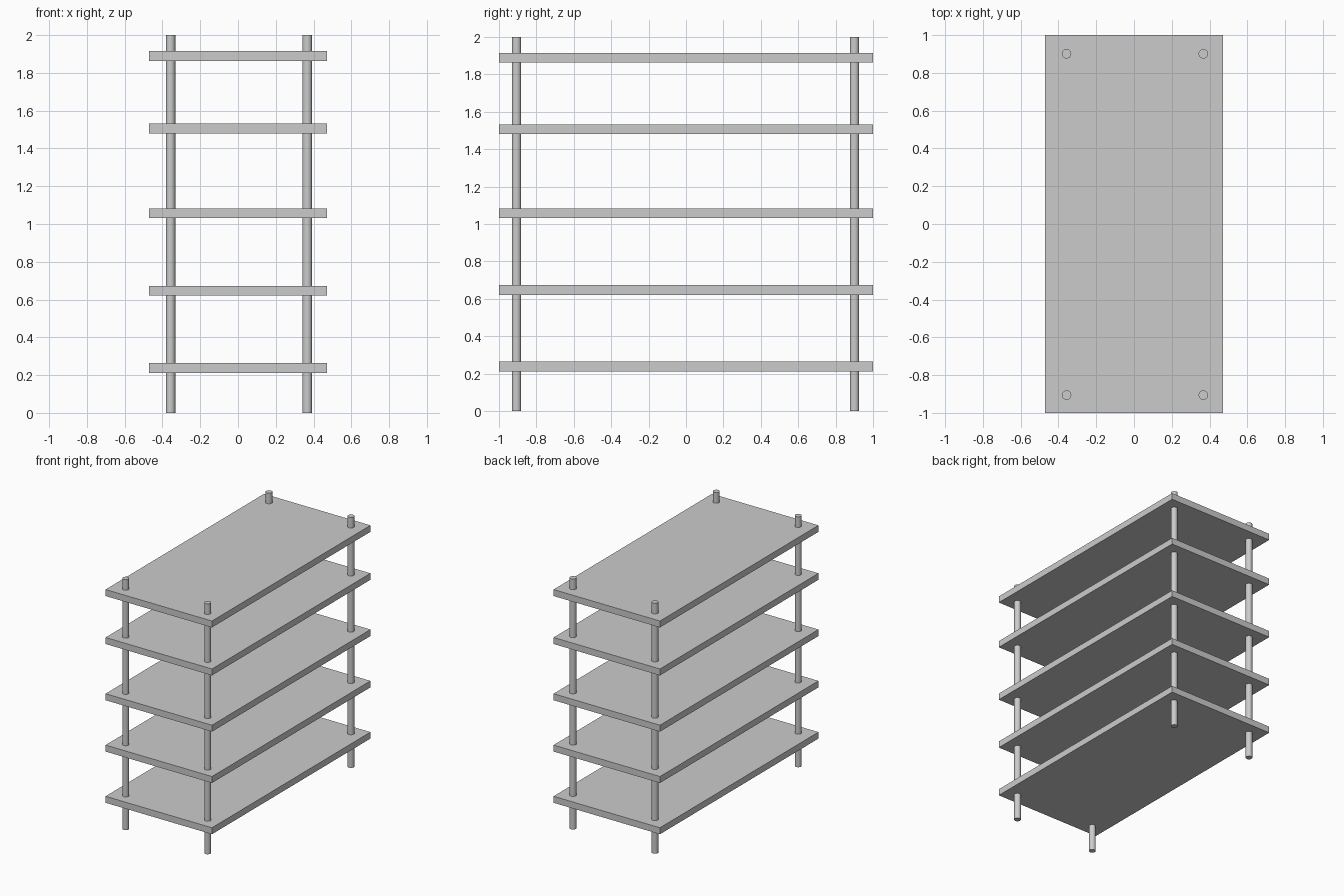
import bpy
import math

if "Cube" in bpy.data.objects:
    bpy.data.objects.remove(bpy.data.objects["Cube"])

SHELF_SIZE = (0.94, 2.0, 0.052)
SHELF_HEIGHTS = (0.238, 0.647, 1.057, 1.506, 1.889)
POLE_X = {"left": -0.357, "right": 0.367}
POLE_Y = {"front": -0.906, "back": 0.901}
POLE_RADIUS = 0.025
POLE_HEIGHT = 2.0


def add_shelf(name, z):
    bpy.ops.mesh.primitive_cube_add(size=1, location=(0, 0, z))
    shelf = bpy.context.object
    shelf.name = name
    shelf.scale = SHELF_SIZE
    bpy.ops.object.transform_apply(location=False, rotation=False, scale=True)


def add_pole(name, x, y):
    bpy.ops.mesh.primitive_cylinder_add(
        vertices=32, radius=POLE_RADIUS, depth=POLE_HEIGHT,
        location=(x, y, POLE_HEIGHT / 2))
    bpy.context.object.name = name
    bpy.ops.object.shade_smooth_by_angle(angle=math.radians(30))


# Flat shelf boards
for i, z in enumerate(SHELF_HEIGHTS, 1):
    add_shelf(f"shelf_{i}", z)

# Four round corner poles running through all the boards
for side, x in POLE_X.items():
    for end, y in POLE_Y.items():
        add_pole(f"{end}_{side}_pole", x, y)
